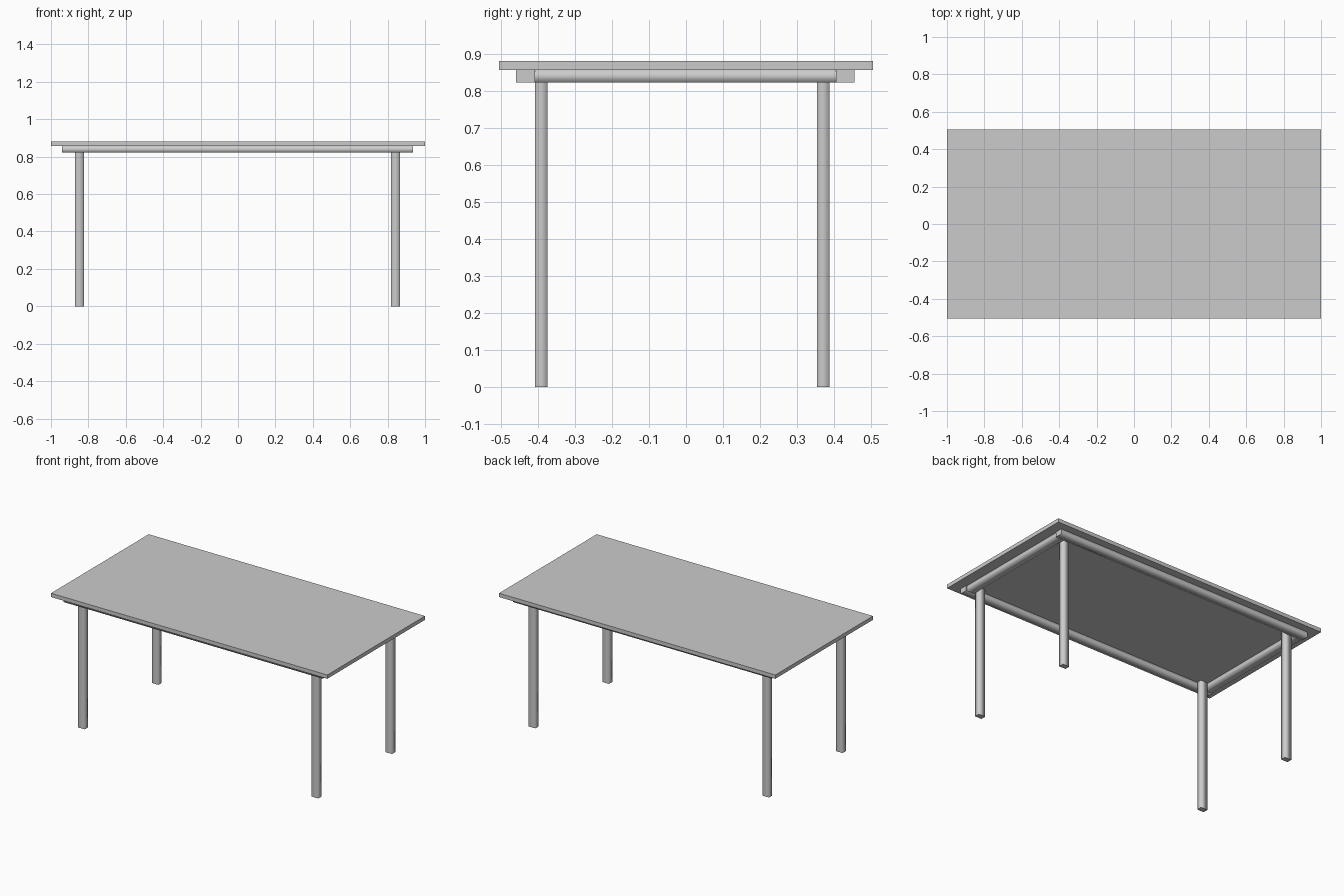
import bpy

if "Cube" in bpy.data.objects:
    bpy.data.objects.remove(bpy.data.objects["Cube"])


def box(name, x, y, z, smooth=True):
    """Box spanning the (min, max) ranges on each axis."""
    spans = (x, y, z)
    bpy.ops.mesh.primitive_cube_add(size=1, location=[(a + b) / 2 for a, b in spans])
    ob = bpy.context.object
    ob.name = name
    ob.scale = [b - a for a, b in spans]
    bpy.ops.object.transform_apply(location=False, rotation=False, scale=True)
    if smooth:
        # soft shading around the bar, crisp end caps
        long_axis = max(range(3), key=lambda i: spans[i][1] - spans[i][0])
        for p in ob.data.polygons:
            p.use_smooth = abs(p.normal[long_axis]) < 0.5
    return ob


# Flat top slab
box("table_top", (-1, 1), (-0.505, 0.505), (0.856, 0.881), smooth=False)

# Long rails under the front and back edges
box("front_rail", (-0.94, 0.935), (-0.46, -0.408), (0.822, 0.856))
box("back_rail", (-0.94, 0.935), (0.405, 0.455), (0.822, 0.856))

# Short rails between them, just outside the legs
for side, x in (("left", (-0.93, -0.877)), ("right", (0.877, 0.93))):
    box(side + "_rail", x, (-0.408, 0.405), (0.822, 0.856))

# Four legs
for side, x in (("left", (-0.872, -0.824)), ("right", (0.819, 0.867))):
    for end, y in (("front", (-0.408, -0.374)), ("back", (0.354, 0.388))):
        box(f"{end}_{side}_leg", x, y, (0, 0.856))
